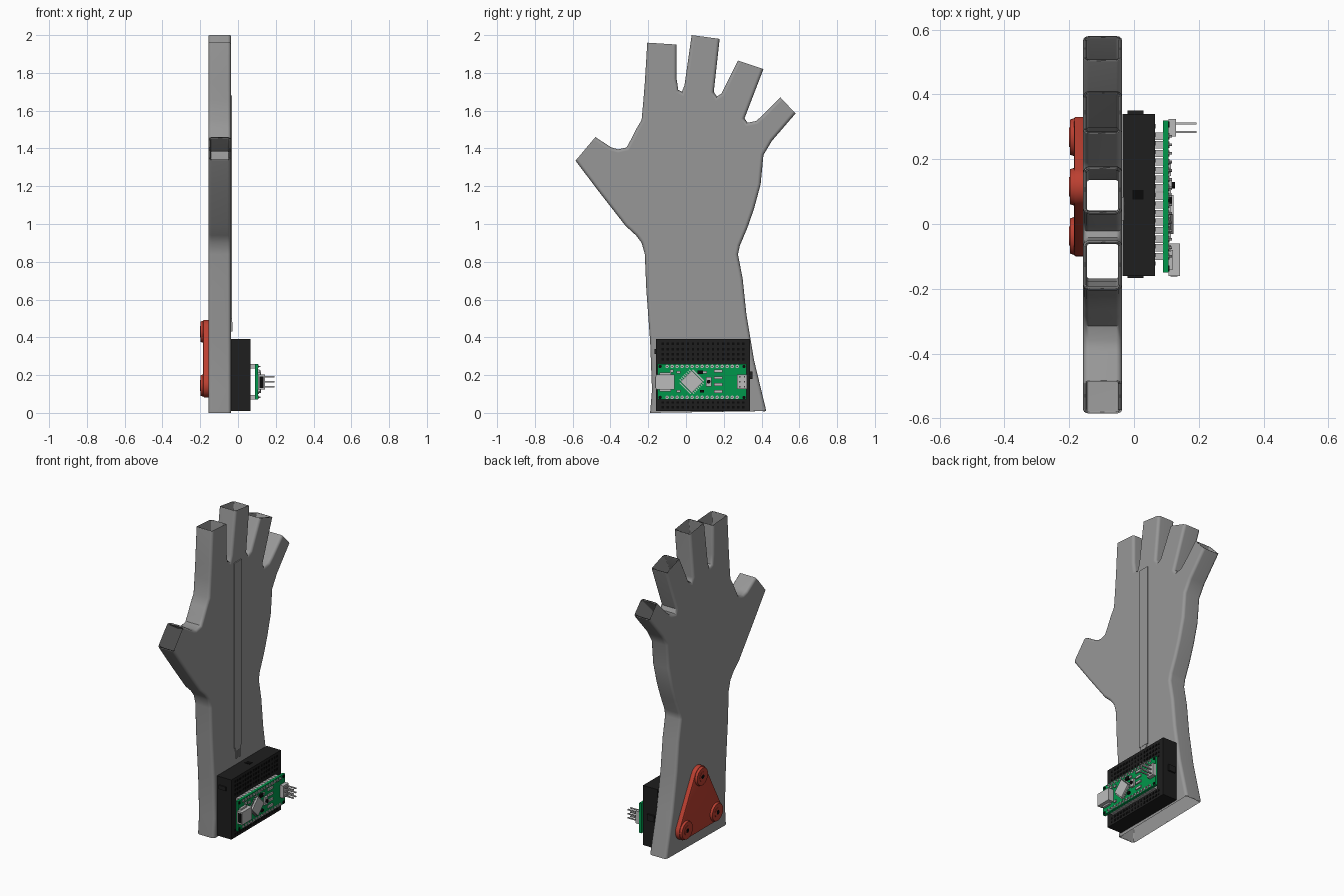
import bpy, bmesh, math
from mathutils import Matrix, Vector
from mathutils.geometry import convex_hull_2d

if "Cube" in bpy.data.objects:
    bpy.data.objects.remove(bpy.data.objects["Cube"])


def material(name, r, g, b):
    m = bpy.data.materials.new(name)
    m.use_nodes = True
    m.diffuse_color = (r, g, b, 1)
    m.node_tree.nodes["Principled BSDF"].inputs["Base Color"].default_value = (r, g, b, 1)
    return m


GREY = material("glove grey", 0.31, 0.31, 0.31)
BLACK = material("board black", 0.013, 0.013, 0.013)
HOLE = material("socket black", 0.003, 0.003, 0.003)
GREEN = material("circuit green", 0.0, 0.31, 0.07)
SILVER = material("silver", 0.5, 0.5, 0.5)
RED = material("red", 0.5, 0.05, 0.03)


def finish(name, bm, mat, smooth=None):
    bmesh.ops.recalc_face_normals(bm, faces=bm.faces)
    mesh = bpy.data.meshes.new(name)
    bm.to_mesh(mesh)
    bm.free()
    mesh.materials.append(mat)
    ob = bpy.data.objects.new(name, mesh)
    bpy.context.collection.objects.link(ob)
    if smooth:
        bpy.ops.object.select_all(action="DESELECT")
        ob.select_set(True)
        bpy.context.view_layer.objects.active = ob
        bpy.ops.object.shade_smooth_by_angle(angle=math.radians(smooth))
    return ob


def boxes(name, items, mat, turn=0):
    """Boxes given as (x0, x1, y, z, y size, z size), turned about x."""
    bm = bmesh.new()
    for x0, x1, y, z, sy, sz in items:
        m = (Matrix.Translation(((x0 + x1) / 2, y, z)) @ Matrix.Rotation(math.radians(turn), 4, "X")
             @ Matrix.Diagonal((x1 - x0, sy, sz, 1)))
        bmesh.ops.create_cube(bm, size=1, matrix=m)
    return finish(name, bm, mat)


def discs(name, spots, x0, x1, r, mat, sides=24, r_end=None):
    """Cylinders lying along x at the given (y, z) spots."""
    bm = bmesh.new()
    for y, z in spots:
        m = Matrix.Translation(((x0 + x1) / 2, y, z)) @ Matrix.Rotation(math.pi / 2, 4, "Y")
        bmesh.ops.create_cone(bm, cap_ends=True, segments=sides, radius1=r_end or r,
                              radius2=r, depth=x1 - x0, matrix=m)
    return finish(name, bm, mat, 35)


def prism(points, x0, x1):
    """Extrude a (y, z) outline along x; returns the bmesh and its side faces in order."""
    bm = bmesh.new()
    a = [bm.verts.new((x0, y, z)) for y, z in points]
    b = [bm.verts.new((x1, y, z)) for y, z in points]
    bm.faces.new(a)
    bm.faces.new(b[::-1])
    n = len(a)
    sides = [bm.faces.new((a[i], b[i], b[(i + 1) % n], a[(i + 1) % n])) for i in range(n)]
    bmesh.ops.recalc_face_normals(bm, faces=bm.faces)
    return bm, sides


# Glove: sections of outline between the open ends (wrist, thumb, four fingers)
sections = [
    [(-.19, 0), (-.18, .12), (-.19, .38), (-.21, .65), (-.218, .84), (-.235, .9), (-.265, .94),
     (-.32, .99), (-.46, 1.17), (-.585, 1.335)],
    [(-.48, 1.46), (-.395, 1.405), (-.36, 1.395), (-.315, 1.405), (-.29, 1.45), (-.265, 1.5),
     (-.235, 1.55), (-.225, 1.66), (-.218, 1.75), (-.205, 1.96)],
    [(-.05, 1.95), (-.05, 1.77), (-.041, 1.71), (-.022, 1.7), (-.008, 1.735), (.03, 2)],
    [(.178, 1.98), (.147, 1.7), (.163, 1.675), (.188, 1.69), (.275, 1.865)],
    [(.41, 1.82), (.31, 1.56), (.325, 1.536), (.37, 1.545), (.4, 1.57), (.5, 1.67)],
    [(.58, 1.585), (.455, 1.44), (.41, 1.365), (.395, 1.21), (.36, 1.08), (.325, .98), (.285, .885),
     (.275, .84), (.3, .71), (.32, .52), (.36, .28), (.425, 0.01)],
]
outline = [p for s in sections for p in s]
open_ends, count = [], 0
for s in sections:
    count += len(s)
    open_ends.append(count - 1)
bm, sides = prism(outline, -.157, -.037)
rims = []
for i, f in enumerate(sides):
    if i in open_ends:
        f.material_index = 1
    else:
        rims += [e for e in f.edges if abs(e.verts[0].co.x - e.verts[1].co.x) < .01]
bmesh.ops.bevel(bm, geom=rims, offset=.018, segments=3, profile=.5, affect="EDGES",
                clamp_overlap=False, material=0)
bmesh.ops.delete(bm, geom=[f for f in bm.faces if f.material_index == 1], context="FACES")
glove = finish("glove", bm, GREY, 40)
# the rounded shell must face outward before it is thickened inward
wall = glove.modifiers.new("wall", "SOLIDIFY")
wall.thickness, wall.offset = .012, -1
normals = glove.modifiers.new("normals", "WEIGHTED_NORMAL")
normals.keep_sharp = True

# Bend sensor strip and its two leads
boxes("bend_sensor", [(-.037, -.031, .047, 1.09, .072, 1.18), (-.037, -.032, .047, .49, .05, .03)], GREY)
boxes("sensor_leads", [(-.037, -.03, y, .455, .01, .05) for y in (.031, .063)], GREY)

# Breadboard with clips and rows of sockets
boxes("breadboard", [(-.036, .065, .09, .2, .5, .38), (-.02, .03, .345, .2, .012, .04),
                     (-.02, .03, -.163, .325, .008, .025)], BLACK)
pitch = .0265
columns = [.09 + pitch * (i - 8) for i in range(17)]
boxes("sockets", [(.064, .067, y, z, .013, .013) for y in columns
                  for z in (.365, .338, .311, .284, .055, .03)], HOLE)
boxes("breadboard_notch", [(-.005, .03, .09, .39, .03, .004)], HOLE)

# Controller board on two pin headers
boxes("circuit_board", [(.09, .106, .085, .165, .47, .19)], GREEN)
pins = [(-.1 + pitch * i, z) for i in range(15) for z in (.082, .246)]
boxes("pin_headers", [(.065, .09, y, z, .022, .024) for y, z in pins], SILVER)
discs("pin_pads", pins, .106, .109, .0095, SILVER, 10)
discs("pin_tips", pins, .106, .118, .004, SILVER, 6)
discs("mounting_holes", [(y, z) for y in (-.137, .307) for z in (.082, .246)], .105, .109, .009, HOLE, 12)

# Parts on the controller board
boxes("main_chip", [(.106, .122, .03, .165, .085, .085)], SILVER, 45)
legs = [-.036 + .012 * i for i in range(7)]
turned = []
for t in legs:
    for s in (-.048, .048):
        turned += [Vector((t, s)), Vector((s, t))]
c = math.sqrt(.5)
boxes("chip_legs", [(.106, .112, .03 + c * (v.x - v.y), .165 + c * (v.x + v.y), .006, .012)
                    for v in turned], SILVER, 45)
boxes("usb_socket", [(.106, .142, -.11, .163, .1, .08), (.106, .12, -.11, .163, .06, .1)], SILVER)
boxes("usb_opening", [(.113, .135, -.16, .163, .004, .06)], HOLE)
boxes("reset_button", [(.106, .118, .12, .165, .03, .05)], SILVER)
discs("button_cap", [(.12, .165)], .118, .126, .01, HOLE, 12)
boxes("status_lights", [(.106, .114, .17, z, .045, .014) for z in (.222, .186, .15, .113)], SILVER)
boxes("small_parts", [(.106, .114, y, z, .02, .014) for y, z in
                      ((-.04, .215), (-.04, .115), (-.075, .222), (.1, .215))], SILVER)
boxes("dark_parts", [(.106, .118, .075, .215, .03, .02), (.106, .116, .085, .115, .02, .014)], HOLE)

# Programming header with six long pins
boxes("program_header", [(.106, .13, .297, .165, .053, .078)], SILVER)
boxes("program_pins", [(.13, .193, y, z, .007, .007) for y in (.284, .31)
                       for z in (.139, .165, .191)], SILVER)

# Three-cornered red plate with a raised boss at each corner
corners = [(.268, .145), (.115, .43), (-.037, .145)]
ring = [Vector((y + .063 * math.cos(a), z + .063 * math.sin(a))) for y, z in corners
        for a in (math.tau * k / 32 for k in range(32))]
bm, sides = prism([ring[i] for i in convex_hull_2d(ring)], -.185, -.155)
rim = [e for e in bm.edges if all(v.co.x < -.18 for v in e.verts)]
bmesh.ops.bevel(bm, geom=rim, offset=.006, segments=2, profile=.5, affect="EDGES")
finish("red_plate", bm, RED, 35)
discs("plate_bosses", corners, -.198, -.18, .06, RED, 32, r_end=.054)
discs("boss_rings", corners, -.2, -.197, .03, RED, 24)
discs("boss_holes", corners, -.201, -.199, .013, HOLE, 16)
